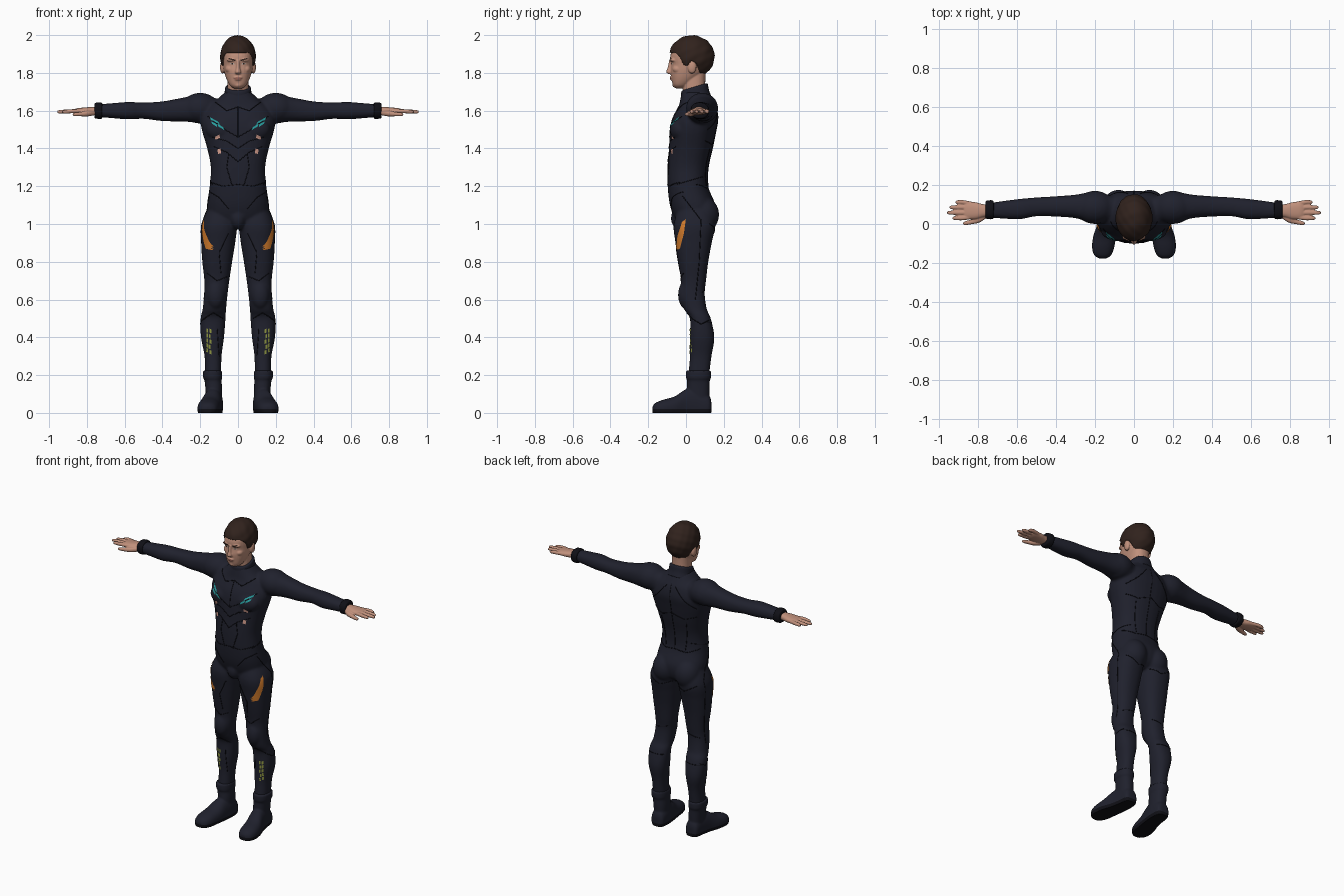
import bpy, bmesh, math
from mathutils import Vector, Matrix
from mathutils.bvhtree import BVHTree

cube = bpy.data.objects.get("Cube")
if cube:
    bpy.data.objects.remove(cube, do_unlink=True)


def material(name, r, g, b):
    mat = bpy.data.materials.new(name)
    mat.use_nodes = True
    mat.diffuse_color = (r, g, b, 1)
    shader = mat.node_tree.nodes["Principled BSDF"]
    shader.inputs["Base Color"].default_value = (r, g, b, 1)
    shader.inputs["Roughness"].default_value = 0.7
    return mat


SUIT = material("suit navy", .014, .015, .026)
BLACK = material("seam black", .005, .005, .008)
SKIN = material("skin", .53, .28, .2)
HAIR = material("dark brown hair", .03, .016, .012)
LIP = material("lip", .38, .16, .12)
EYE = material("eye white", .5, .45, .42)
TEAL = material("teal", .02, .33, .33)
PINK = material("pale pink", .7, .36, .28)
ORANGE = material("orange", .65, .2, .025)
LIME = material("yellow green", .26, .29, .05)
SIDES = (1, -1)
AXES = {"x": lambda t, a, b: (t, a, b),
        "y": lambda t, a, b: (a, t, b),
        "z": lambda t, a, b: (a, b, t)}


def loft(bm, axis, rows, s=1, steps=5, sides=32, power=2.3):
    """Smooth skin through rows of (position, centre a, centre b, radius a, radius b)."""
    path = []
    for i in range(len(rows) - 1):
        p0, p1, p2, p3 = (Vector(rows[min(max(i + k, 0), len(rows) - 1)]) for k in (-1, 0, 1, 2))
        for k in range(steps):
            t = k / steps
            path.append((p1 * 2 + (p2 - p0) * t + (p0 * 2 - p1 * 5 + p2 * 4 - p3) * t ** 2
                         + (p1 * 3 - p0 - p2 * 3 + p3) * t ** 3) / 2)
    path.append(Vector(rows[-1]))
    rings = []
    for t, a, b, ra, rb in path:
        ring = []
        for j in range(sides):
            c, n = math.cos(math.tau * j / sides), math.sin(math.tau * j / sides)
            u = math.copysign(abs(c) ** (2 / power), c) * ra
            v = math.copysign(abs(n) ** (2 / power), n) * rb
            x, y, z = AXES[axis](t, a + u, b + v)
            ring.append(bm.verts.new((x * s, y, z)))
        rings.append(ring)
    for r0, r1 in zip(rings, rings[1:]):
        for j in range(sides):
            k = (j + 1) % sides
            bm.faces.new((r0[j], r0[k], r1[k], r1[j]))
    bm.faces.new(rings[0])
    bm.faces.new(rings[-1])


def ball(bm, centre, radii, s=1, u=32, v=20):
    place = Matrix.Translation((centre[0] * s, centre[1], centre[2])) @ Matrix.Diagonal((*radii, 1))
    return bmesh.ops.create_uvsphere(bm, u_segments=u, v_segments=v, radius=1, matrix=place)["verts"]


def finish(name, bm, *mats, voxel=0, relax=4):
    """Turn a bmesh into an object, fusing overlapping volumes when a voxel size is given."""
    if voxel:
        bmesh.ops.recalc_face_normals(bm, faces=bm.faces[:])
    mesh = bpy.data.meshes.new(name)
    bm.to_mesh(mesh)
    bm.free()
    obj = bpy.data.objects.new(name, mesh)
    bpy.context.collection.objects.link(obj)
    if voxel:
        fuse = obj.modifiers.new("fuse", "REMESH")
        fuse.mode, fuse.voxel_size = "VOXEL", voxel
        soft = obj.modifiers.new("soften", "SMOOTH")
        soft.factor, soft.iterations = 0.5, relax
        graph = bpy.context.evaluated_depsgraph_get()
        mesh = bpy.data.meshes.new_from_object(obj.evaluated_get(graph))
        obj.modifiers.clear()
        obj.data = mesh
    mesh.materials.clear()
    for mat in mats:
        mesh.materials.append(mat)
    for poly in mesh.polygons:
        poly.use_smooth, poly.material_index = True, 0
    return obj


def tree(obj):
    return BVHTree.FromPolygons([v.co for v in obj.data.vertices],
                                [p.vertices[:] for p in obj.data.polygons])


def project(bvh, view, s, u, v, lift):
    if view == "side":
        start, ray = Vector((s, u, v)), Vector((-s, 0, 0))
    else:
        d = 1 if view == "front" else -1
        start, ray = Vector((u * s, -d, v)), Vector((0, d, 0))
    hit, normal, _, _ = bvh.ray_cast(start, ray)
    if hit is None:
        return None
    return hit + (normal if normal.dot(ray) < 0 else -normal) * lift


def plates(name, mat, bvh, view, quads, n=8, lift=.003):
    """Thin painted patches laid on a surface, on both sides of the body."""
    bm = bmesh.new()
    for s in SIDES:
        for quad in quads:
            a, b, c, d = map(Vector, quad)
            grid = {}
            for i in range(n + 1):
                for j in range(n + 1):
                    p = a.lerp(b, i / n).lerp(d.lerp(c, i / n), j / n)
                    co = project(bvh, view, s, p.x, p.y, lift)
                    grid[i, j] = bm.verts.new(co) if co else None
            for i in range(n):
                for j in range(n):
                    cell = [grid[i, j], grid[i + 1, j], grid[i + 1, j + 1], grid[i, j + 1]]
                    if all(cell):
                        bm.faces.new(cell)
    bmesh.ops.recalc_face_normals(bm, faces=bm.faces[:])
    return finish(name, bm, mat)


def seams(name, bvh, view, lines):
    curve = bpy.data.curves.new(name, "CURVE")
    curve.dimensions, curve.bevel_depth, curve.bevel_resolution = "3D", .0022, 1
    for s in SIDES:
        for line in lines:
            pts = [Vector(p).lerp(Vector(q), k / 12) for p, q in zip(line, line[1:]) for k in range(13)]
            pts = [co for co in (project(bvh, view, s, p.x, p.y, .0003) for p in pts) if co]
            spline = curve.splines.new("POLY")
            spline.points.add(len(pts) - 1)
            for point, co in zip(spline.points, pts):
                point.co = (*co, 1)
    curve.materials.append(BLACK)
    bpy.context.collection.objects.link(bpy.data.objects.new(name, curve))


# Body suit: torso, limbs and muscle masses fused into one skin
bm = bmesh.new()
loft(bm, "z", [(.98, 0, .045, .09, .06), (1.02, 0, .045, .15, .1), (1.1, 0, .035, .163, .12),
               (1.2, 0, .01, .15, .107), (1.3, 0, .01, .144, .108), (1.4, 0, .025, .163, .115),
               (1.5, 0, .038, .192, .122), (1.56, 0, .05, .195, .12), (1.62, 0, .06, .165, .1),
               (1.66, 0, .055, .11, .085), (1.7, 0, .048, .068, .07)])
ball(bm, (0, -.03, 1.03), (.045, .05, .06))
for s in SIDES:
    loft(bm, "z", [(1.1, .09, .05, .06, .08), (1, .1, .045, .094, .11), (.9, .105, .04, .09, .096),
                   (.8, .11, .038, .079, .08), (.7, .112, .04, .066, .066), (.63, .117, .035, .062, .064),
                   (.55, .125, .05, .062, .06), (.5, .132, .076, .066, .055), (.4, .135, .085, .061, .065),
                   (.3, .132, .078, .045, .057), (.2, .132, .068, .043, .055), (.12, .13, .068, .04, .05)], s)
    loft(bm, "x", [(.1, .08, 1.6, .06, .06), (.2, .085, 1.61, .08, .073), (.3, .09, 1.605, .06, .062),
                   (.4, .09, 1.597, .052, .052), (.5, .088, 1.6, .048, .043), (.58, .077, 1.6, .052, .046),
                   (.66, .073, 1.6, .046, .04), (.75, .07, 1.6, .036, .033)], s)
    ball(bm, (.2, .085, 1.613), (.1, .085, .081), s)
    ball(bm, (.085, -.033, 1.5), (.085, .052, .062), s)
    ball(bm, (.08, .09, 1.05), (.08, .085, .095), s)
    ball(bm, (.118, 0, .625), (.048, .042, .075), s)
suit = finish("body_suit", bm, SUIT, voxel=.008)
skin_of_suit = tree(suit)

# Collar, higher at the nape
bm = bmesh.new()
loft(bm, "z", [(1.65, 0, .05, .085, .082), (1.68, 0, .048, .073, .074), (1.715, 0, .045, .068, .07),
               (1.722, 0, .045, .06, .062)])
for v in bm.verts:
    v.co.z += (v.co.y - .03) * .3
bmesh.ops.recalc_face_normals(bm, faces=bm.faces[:])
finish("collar", bm, SUIT)

# Boots with dark soles
for s, side in zip(SIDES, ("left", "right")):
    bm = bmesh.new()
    loft(bm, "z", [(.03, .126, .065, .04, .055), (.12, .128, .065, .044, .06), (.17, .132, .066, .045, .06),
                   (.185, .134, .066, .05, .066), (.22, .135, .066, .05, .066), (.224, .135, .066, .044, .06)], s)
    loft(bm, "y", [(.134, .125, .03, .022, .03), (.12, .125, .035, .042, .06), (.06, .127, .04, .048, .09),
                   (0, .136, .035, .051, .09), (-.06, .15, .025, .058, .062), (-.12, .158, .02, .057, .05),
                   (-.16, .16, .018, .043, .036), (-.177, .16, .015, .018, .02)], s)
    boot = finish(side + "_boot", bm, SUIT, BLACK, voxel=.006, relax=3)
    for v in boot.data.vertices:
        v.co.z = max(v.co.z, 0)
    for poly in boot.data.polygons:
        poly.material_index = int(poly.center.z < .02)

# Hands and wrist bands
for s, side in zip(SIDES, ("left", "right")):
    bm = bmesh.new()
    loft(bm, "x", [(.72, .07, 1.6, .028, .022), (.77, .068, 1.598, .033, .022), (.81, .068, 1.597, .043, .02),
                   (.85, .07, 1.597, .044, .016), (.87, .07, 1.597, .036, .01)], s)
    for y, tip in ((.036, .93), (.059, .957), (.082, .945), (.104, .915)):
        out = y + (y - .065) * .2
        loft(bm, "x", [(.83, y, 1.597, .01, .011), (.88, out, 1.597, .0115, .011),
                       (tip - .01, out, 1.594, .0095, .009), (tip, out, 1.593, .004, .004)], s, sides=12)
    loft(bm, "x", [(.75, .045, 1.59, .01, .012), (.79, .027, 1.586, .019, .016), (.83, .012, 1.582, .013, .012),
                   (.866, .004, 1.58, .01, .009), (.875, .003, 1.58, .004, .004)], s, sides=12)
    finish(side + "_hand", bm, SKIN, voxel=.0035, relax=3)
    bm = bmesh.new()
    loft(bm, "x", [(.718, .073, 1.6, .036, .034), (.724, .073, 1.6, .048, .043), (.755, .073, 1.6, .046, .041),
                   (.761, .073, 1.6, .034, .03)], s)
    bmesh.ops.recalc_face_normals(bm, faces=bm.faces[:])
    finish(side + "_wrist_band", bm, BLACK)

# Head with neck, nose, brow, cheeks, lips and ears
bm = bmesh.new()
loft(bm, "z", [(1.718, 0, -.03, .022, .025), (1.735, 0, -.027, .044, .042), (1.77, 0, -.008, .062, .069),
               (1.81, 0, .012, .074, .094), (1.845, 0, .019, .079, .097), (1.875, 0, .02, .081, .104),
               (1.91, 0, .022, .081, .1), (1.95, 0, .03, .066, .084), (1.975, 0, .03, .04, .05)])
loft(bm, "z", [(1.66, 0, .047, .058, .06), (1.74, 0, .042, .056, .06), (1.81, 0, .045, .056, .06)])
loft(bm, "z", [(1.793, 0, -.078, .01, .01), (1.803, 0, -.084, .016, .021), (1.83, 0, -.081, .01, .016),
               (1.868, 0, -.079, .009, .01)], sides=16)
ball(bm, (0, -.076, 1.776), (.023, .01, .006))
ball(bm, (0, -.074, 1.766), (.019, .01, .006))
ball(bm, (0, -.055, 1.737), (.022, .018, .016))
for s in SIDES:
    ball(bm, (.032, -.066, 1.868), (.028, .02, .01), s)
    ball(bm, (.043, -.043, 1.82), (.024, .028, .022), s)
    ball(bm, (.082, .032, 1.83), (.013, .023, .034), s)
head = finish("head", bm, SKIN, voxel=.004, relax=3)
face = tree(head)
plates("eyebrows", HAIR, face, "front", [((.013, 1.863), (.05, 1.871), (.048, 1.878), (.013, 1.87))], lift=.0015)
plates("eyes", EYE, face, "front", [((.019, 1.845), (.042, 1.846), (.038, 1.853), (.023, 1.853))], lift=.0012)
plates("pupils", HAIR, face, "front", [((.027, 1.845), (.034, 1.845), (.034, 1.853), (.027, 1.853))], lift=.002)
plates("lips", LIP, face, "front", [((0, 1.763), (.012, 1.764), (.022, 1.772), (0, 1.78))], lift=.001)

# Short hair: a wavy shell that sinks into the head below the hairline
HAIRLINE = ((-.2, 1.91), (-.06, 1.908), (-.035, 1.885), (-.015, 1.84), (.01, 1.838), (.03, 1.865),
            (.055, 1.85), (.075, 1.79), (.3, 1.785))
bm = bmesh.new()
middle = Vector((0, .03, 1.885))
for v in ball(bm, middle, (.094, .121, .114), u=96, v=72):
    x, y, z = v.co
    for (y0, z0), (y1, z1) in zip(HAIRLINE, HAIRLINE[1:]):
        if y0 <= y < y1:
            limit = z0 + (z1 - z0) * (y - y0) / (y1 - y0)
    wave = .012 * math.sin(y * 95 + x * 40) * math.sin(x * 70 + z * 50) + .008 * math.sin(y * 60 - z * 130)
    drop = min(max((limit - z) / .012, 0), 1)
    v.co = middle + (v.co - middle) * (1 + wave - .3 * drop)
finish("hair", bm, HAIR)

# Coloured suit markings
plates("chest_stripes", TEAL, skin_of_suit, "front",
       [((.07, 1.495), (.105, 1.517), (.108, 1.53), (.08, 1.513)),
        ((.095, 1.525), (.142, 1.55), (.148, 1.565), (.105, 1.54)),
        ((.11, 1.513), (.137, 1.53), (.139, 1.541), (.112, 1.527))])
plates("rib_marks", PINK, skin_of_suit, "front",
       [((.094, 1.455), (.118, 1.447), (.122, 1.462), (.098, 1.475)),
        ((.088, 1.375), (.104, 1.37), (.108, 1.394), (.092, 1.4))])
plates("thigh_stripes", ORANGE, skin_of_suit, "side",
       [((-.055, .86), (-.03, .87), (-.01, .95), (-.042, .94)),
        ((-.042, .94), (-.01, .95), (.0, 1.025), (-.02, 1.01))])
plates("shin_marks", LIME, skin_of_suit, "front",
       [((x, z), (x + .009, z + .003), (x + .009, z + .024), (x, z + .02))
        for k in range(5) for x, z in ((.141 + k % 2 * .004, .31 + k * .028), (.157, .32 + k * .026))], n=3)

# Panel seams
seams("front_seams", skin_of_suit, "front",
      [[(0, 1.46), (.07, 1.5), (.16, 1.57)], [(0, 1.62), (.06, 1.6), (.12, 1.645)], [(0, 1.46), (0, 1.62)],
       [(0, 1.4), (.06, 1.44), (.14, 1.46)], [(0, 1.33), (.06, 1.38), (.13, 1.41)],
       [(.03, 1.2), (.06, 1.3), (.05, 1.37)], [(0, 1.21), (.08, 1.2), (.14, 1.22)],
       [(.05, 1.08), (.1, 1.14), (.15, 1.17)], [(.06, .72), (.11, .7), (.165, .74)],
       [(.08, .5), (.13, .53), (.18, .5)], [(.11, .45), (.1, .3)], [(.05, .95), (.1, .85), (.09, .74)]])
seams("back_seams", skin_of_suit, "back",
      [[(0, 1.2), (0, 1.64)], [(.03, 1.63), (.1, 1.55), (.16, 1.5)], [(0, 1.45), (.08, 1.42), (.15, 1.44)],
       [(.07, 1.2), (.09, 1.4)], [(0, 1.2), (.08, 1.19), (.14, 1.21)], [(.02, .98), (.09, .955), (.17, 1)],
       [(.07, .66), (.16, .64)], [(.08, .48), (.19, .48)]])
seams("side_seams", skin_of_suit, "side",
      [[(-.05, 1.21), (.02, 1.23), (.09, 1.25)], [(-.02, 1.15), (.08, 1.02), (.07, .8), (.05, .6)],
       [(.03, .5), (.08, .47), (.12, .49)]])
